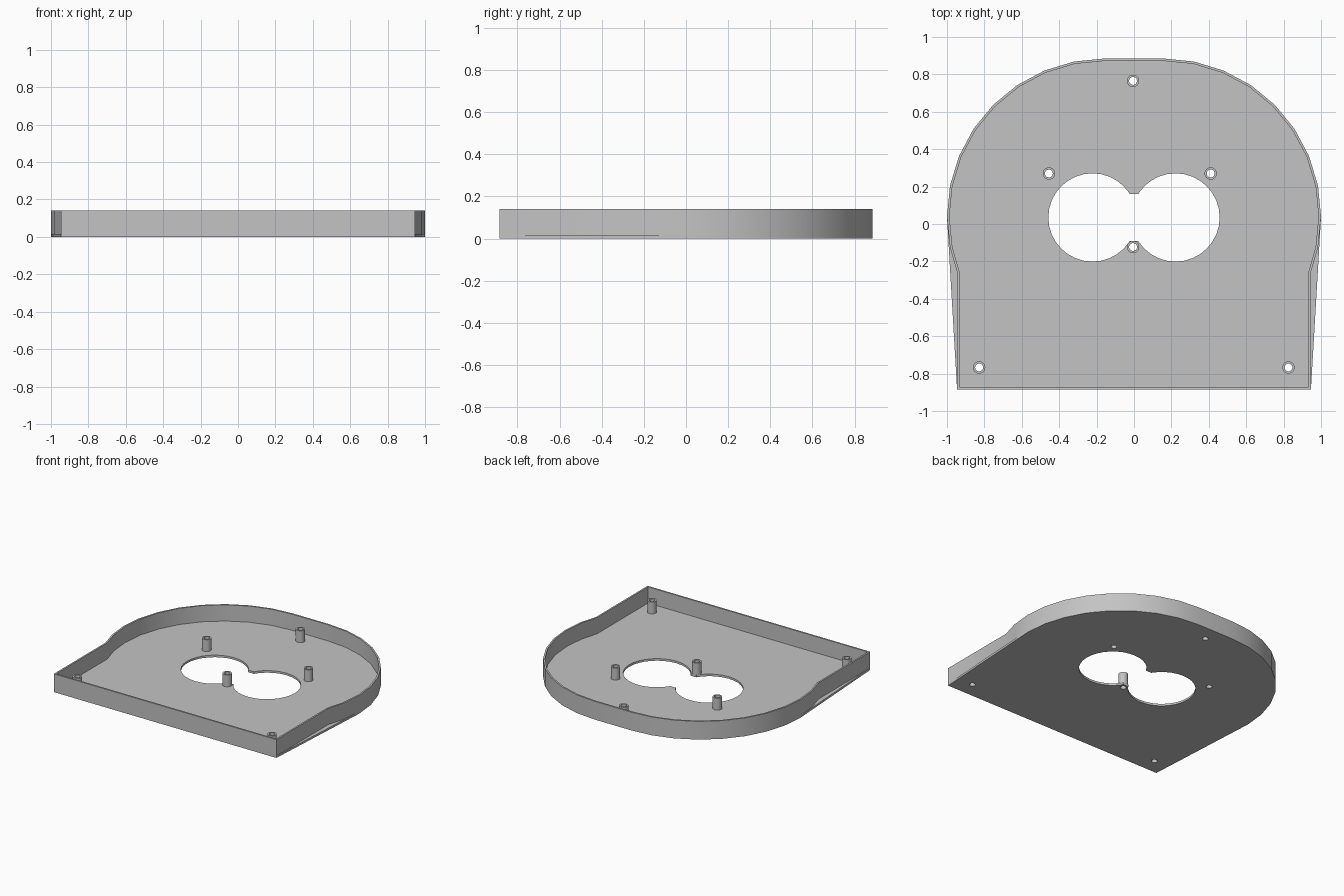
import bpy
from math import cos, sin, radians, sqrt, pi

if "Cube" in bpy.data.objects:
    bpy.data.objects.remove(bpy.data.objects["Cube"], do_unlink=True)

FLOOR, RIM_TOP, POST_TOP = 0.016, 0.14, 0.107
ARC_X, ARC_Y, ARC_R = 0.155, 0.04, 0.845
SIDE, FRONT = 0.946, -0.885
WALL = 0.013
POST_R, BORE_R = 0.033, 0.021
POSTS = {"back_post": (-0.005, 0.765), "right_post": (-0.455, 0.27),
         "left_post": (0.41, 0.27), "centre_post": (-0.005, -0.123),
         "front_right_post": (-0.828, -0.767), "front_left_post": (0.826, -0.767)}

grey = bpy.data.materials.new("plain grey")
grey.use_nodes = True
grey.diffuse_color = (0.55, 0.55, 0.55, 1)
grey.node_tree.nodes["Principled BSDF"].inputs["Base Color"].default_value = (0.55, 0.55, 0.55, 1)


def circle(x, y, r, n=24):
    return [(x + r * cos(2 * pi * i / n), y + r * sin(2 * pi * i / n)) for i in range(n)]


def mirrored(half):
    """Close a right-hand half outline with its reflection in x."""
    return half + [(-x, y) for x, y in reversed(half)]


def arc(r, steps):
    return [(ARC_X + r * sin(radians(11.25 * i)), ARC_Y + r * cos(radians(11.25 * i)))
            for i in range(steps)]


def rim_outline(inset):
    r, side = ARC_R - inset, SIDE - inset
    bend = ARC_Y - sqrt(r * r - (side - ARC_X) ** 2)
    return mirrored(arc(r, 10) + [(side, bend), (side, FRONT + inset)])


def cutout_outline():
    """Two overlapping round openings joined by a narrow slot."""
    half = [p for p in circle(0.222, 0.035, 0.236, 32) if p[0] > 0.025]
    half.sort(key=lambda p: p[1])
    left = sorted([p for p in half if p[0] < 0.222 and p[1] > 0.035], key=lambda p: p[0])
    low = sorted([p for p in half if p[0] < 0.222 and p[1] < 0.035], key=lambda p: -p[0])
    outer = sorted([p for p in half if p[0] >= 0.222], key=lambda p: -p[1])
    # keep only the parts of the circle outside the slot
    left = [p for p in left if p[1] > 0.16]
    low = [p for p in low if p[1] < -0.09]
    return mirrored([(0.025, 0.16)] + left + outer + low + [(0.025, -0.09)])


def extruded(name, loops, bottom, top):
    """Fill nested closed outlines and extrude them between two heights."""
    curve = bpy.data.curves.new(name, "CURVE")
    curve.dimensions = "2D"
    curve.fill_mode = "BOTH"
    curve.extrude = (top - bottom) / 2
    for loop in loops:
        spline = curve.splines.new("POLY")
        spline.points.add(len(loop) - 1)
        for point, (x, y) in zip(spline.points, loop):
            point.co = (x, y, 0, 1)
        spline.use_cyclic_u = True
    curve.materials.append(grey)
    obj = bpy.data.objects.new(name, curve)
    obj.location.z = (top + bottom) / 2
    bpy.context.collection.objects.link(obj)
    bpy.ops.object.select_all(action="DESELECT")
    obj.select_set(True)
    bpy.context.view_layer.objects.active = obj
    bpy.ops.object.convert(target="MESH")
    # weld the caps to the sides so normals are consistent
    bpy.ops.object.mode_set(mode="EDIT")
    bpy.ops.mesh.select_all(action="SELECT")
    bpy.ops.mesh.remove_doubles(threshold=0.0005)
    bpy.ops.mesh.normals_make_consistent(inside=False)
    bpy.ops.object.mode_set(mode="OBJECT")
    bpy.ops.object.shade_smooth_by_angle(angle=radians(30))


# Floor plate with the double opening and the screw holes
plate = mirrored(arc(ARC_R, 9) + [(SIDE, FRONT)])
bores = [circle(x, y, BORE_R) for x, y in POSTS.values()]
extruded("base_plate", [plate, cutout_outline()] + bores, 0, FLOOR)

# Thin upright rim
extruded("rim_wall", [rim_outline(0), rim_outline(WALL)], FLOOR, RIM_TOP)

# Hollow screw posts
for name, (x, y) in POSTS.items():
    extruded(name, [circle(x, y, POST_R), circle(x, y, BORE_R)], FLOOR, POST_TOP)
